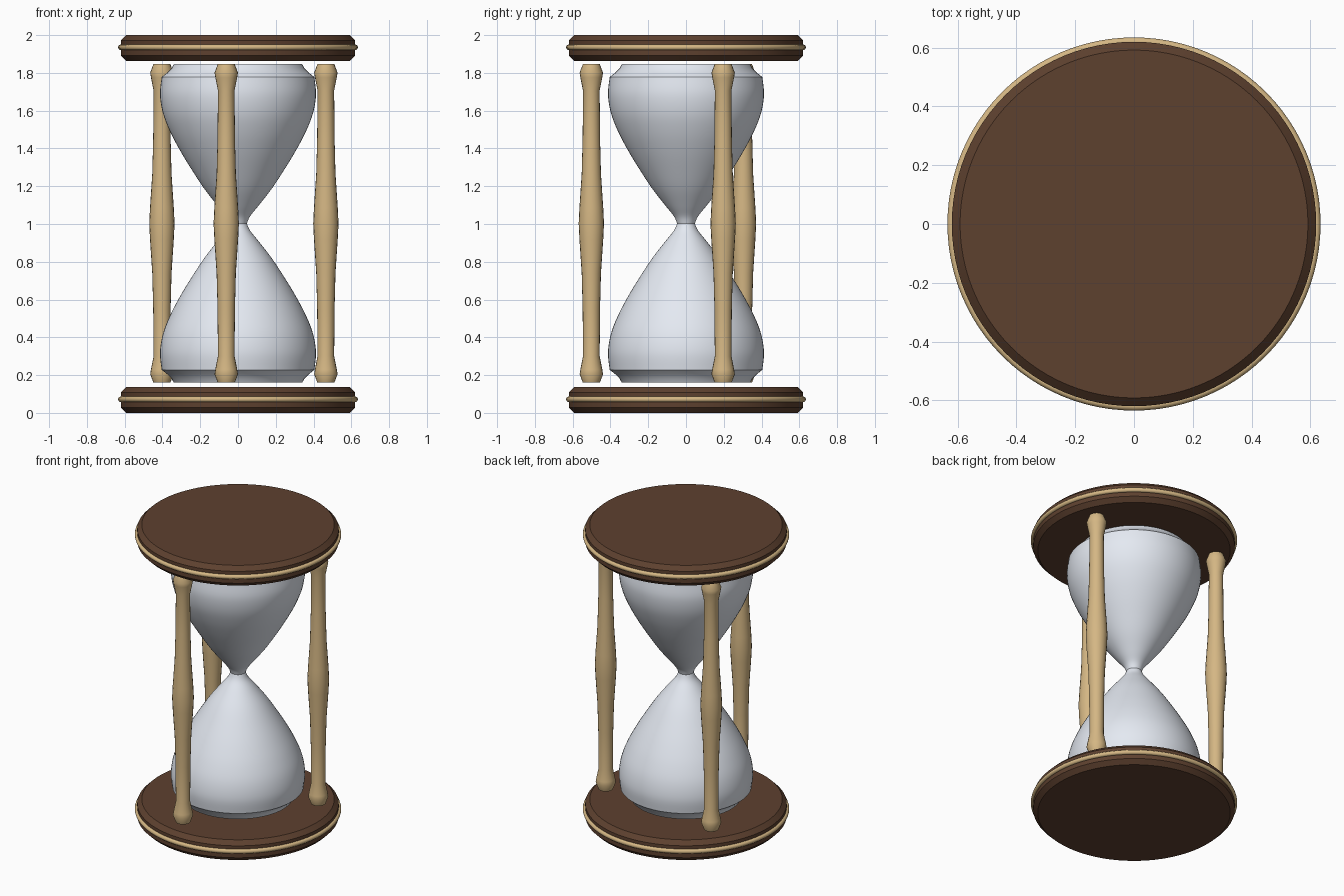
import bpy, bmesh, math

if "Cube" in bpy.data.objects:
    bpy.data.objects.remove(bpy.data.objects["Cube"])


def material(name, rgb):
    m = bpy.data.materials.new(name)
    m.diffuse_color = (*rgb, 1)
    m.use_nodes = True
    m.node_tree.nodes["Principled BSDF"].inputs["Base Color"].default_value = m.diffuse_color
    return m


DARK = material("dark_wood", (0.11, 0.052, 0.028))
TAN = material("light_wood", (0.66, 0.47, 0.23))
GLASS = material("pale_glass", (0.78, 0.82, 0.89))


def lathe(name, profile, sides, mat, loc=(0, 0, 0), angle=30):
    """Revolve (radius, z) points, listed bottom to top, around z and cap both ends."""
    bm = bmesh.new()
    rings = [[bm.verts.new((r * math.cos(2 * math.pi * i / sides),
                            r * math.sin(2 * math.pi * i / sides), z))
              for i in range(sides)] for r, z in profile]
    for a, b in zip(rings, rings[1:]):
        for i in range(sides):
            j = (i + 1) % sides
            bm.faces.new((a[i], a[j], b[j], b[i]))
    bm.faces.new(rings[0][::-1])
    bm.faces.new(rings[-1])
    me = bpy.data.meshes.new(name)
    bm.to_mesh(me)
    bm.free()
    me.materials.append(mat)
    ob = bpy.data.objects.new(name, me)
    bpy.context.collection.objects.link(ob)
    ob.location = loc
    smooth(ob, angle)
    return ob


def smooth(ob, angle):
    bpy.ops.object.select_all(action='DESELECT')
    ob.select_set(True)
    bpy.context.view_layer.objects.active = ob
    bpy.ops.object.shade_smooth_by_angle(angle=math.radians(angle))


def spline(pts, steps=5):
    """Catmull-Rom curve through the points."""
    p = [pts[0]] + pts + [pts[-1]]
    out = []
    for a, b, c, d in zip(p, p[1:], p[2:], p[3:]):
        for k in range(steps):
            t = k / steps
            out.append(tuple(0.5 * (2 * q + (r - o) * t + (2 * o - 5 * q + 4 * r - s) * t * t
                                    + (3 * q - o - 3 * r + s) * t ** 3)
                             for o, q, r, s in zip(a, b, c, d)))
    return out + [pts[-1]]


# Round end plates with chamfered edges and an inlaid ring
H, R, B = 0.137, 0.62, 0.028
for side, z in (("bottom", 0), ("top", 2 - H)):
    lathe(side + "_plate", [(R - B, 0), (R, B), (R, H - B), (R - B, H)], 96, DARK, (0, 0, z))
    bpy.ops.mesh.primitive_torus_add(major_segments=96, minor_segments=12, major_radius=R,
                                     minor_radius=0.015, location=(0, 0, z + 0.072))
    ring = bpy.context.object
    ring.name = side + "_ring"
    ring.data.materials.append(TAN)
    smooth(ring, 60)

# Glass: lip, then bulb curve to the neck, mirrored about mid height
MID = 1.003
lip = [(0.34, 0.16), (0.352, 0.182), (0.375, 0.205)]
bulb = spline([(0.404, 0.228), (0.413, 0.32), (0.397, 0.42), (0.358, 0.52), (0.305, 0.62),
               (0.244, 0.72), (0.178, 0.82), (0.108, 0.91), (0.064, 0.965), (0.047, MID)])
half = lip + bulb
glass = half + [(r, 2 * MID - z) for r, z in half[-2::-1]]
lathe("glass_bulbs", glass, 64, GLASS)

# Three turned posts
low = [(0.045, 0.16), (0.062, 0.205), (0.058, 0.23), (0.044, 0.30), (0.046, 0.55),
       (0.051, 0.74), (0.063, 0.92), (0.067, MID)]
post = low + [(r, 2 * MID - z) for r, z in low[-2::-1]]
for i in range(3):
    a = 0.4 + i * 2 * math.pi / 3
    lathe("post_%d" % (i + 1), post, 20, TAN, (0.505 * math.cos(a), 0.505 * math.sin(a), 0))
